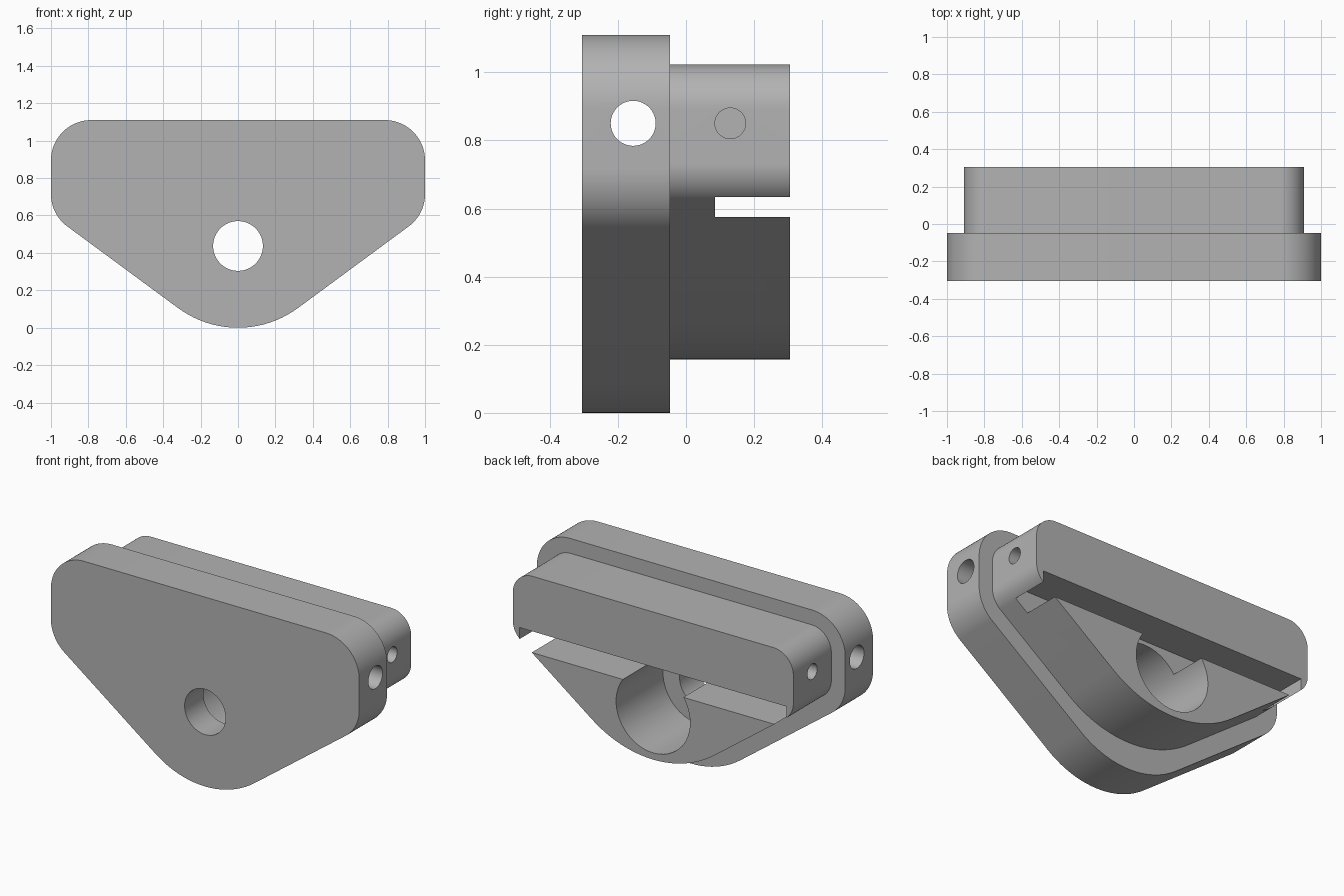
import bpy
import bmesh
import math
from mathutils import Vector, Matrix

if "Cube" in bpy.data.objects:
    bpy.data.objects.remove(bpy.data.objects["Cube"], do_unlink=True)

grey = bpy.data.materials.new("plain grey")
grey.use_nodes = True
grey.diffuse_color = (0.45, 0.45, 0.45, 1)
grey.node_tree.nodes["Principled BSDF"].inputs["Base Color"].default_value = grey.diffuse_color


def fillet(corners, steps=20):
    """Round each (x, z, radius) corner of a convex polygon."""
    pts = [Vector(c[:2]) for c in corners]
    outline = []
    for i, p in enumerate(pts):
        r = corners[i][2]
        a = (pts[i - 1] - p).normalized()
        b = (pts[(i + 1) % len(pts)] - p).normalized()
        half = a.angle(b) / 2
        centre = p + (a + b).normalized() * r / math.sin(half)
        start = p + a * r / math.tan(half) - centre
        end = p + b * r / math.tan(half) - centre
        sweep = math.pi - 2 * half
        for k in range(steps + 1):
            t = k / steps
            outline.append(centre + (start * math.sin((1 - t) * sweep)
                                     + end * math.sin(t * sweep)) / math.sin(sweep))
    return outline


def make_object(name, bm):
    bmesh.ops.recalc_face_normals(bm, faces=bm.faces)
    mesh = bpy.data.meshes.new(name)
    bm.to_mesh(mesh)
    bm.free()
    mesh.materials.append(grey)
    obj = bpy.data.objects.new(name, mesh)
    bpy.context.collection.objects.link(obj)
    return obj


def extrude_outline(name, outline, y0, y1):
    bm = bmesh.new()
    face = bm.faces.new([bm.verts.new((p.x, y0, p.y)) for p in outline])
    result = bmesh.ops.extrude_face_region(bm, geom=[face])
    verts = [v for v in result["geom"] if isinstance(v, bmesh.types.BMVert)]
    bmesh.ops.translate(bm, verts=verts, vec=(0, y1 - y0, 0))
    return make_object(name, bm)


def cylinder(name, centre, radius, length, axis):
    bm = bmesh.new()
    turn = Matrix.Rotation(math.pi / 2, 4, "Y" if axis == "X" else "X")
    bmesh.ops.create_cone(bm, cap_ends=True, segments=64, radius1=radius, radius2=radius,
                          depth=length, matrix=Matrix.Translation(centre) @ turn)
    return make_object(name, bm)


def box(name, low, high):
    bm = bmesh.new()
    low, high = Vector(low), Vector(high)
    bmesh.ops.create_cube(bm, size=1, matrix=Matrix.Translation((low + high) / 2)
                          @ Matrix.Diagonal((*(high - low), 1)))
    return make_object(name, bm)


def activate(obj):
    bpy.ops.object.select_all(action="DESELECT")
    obj.select_set(True)
    bpy.context.view_layer.objects.active = obj


def cut(obj, cutters):
    for c in cutters:
        c.hide_render = True
        mod = obj.modifiers.new(c.name, "BOOLEAN")
        mod.operation, mod.solver, mod.object = "DIFFERENCE", "EXACT", c
        activate(obj)
        bpy.ops.object.modifier_apply(modifier=mod.name)


def rounded_wedge(half_width, top, shoulder, apex, corner_r, nose_r):
    return fillet([(half_width, top, corner_r), (-half_width, top, corner_r),
                   (-half_width, shoulder, corner_r), (0, apex, nose_r),
                   (half_width, shoulder, corner_r)])


FRONT, STEP, BACK = -0.305, -0.047, 0.305
BORE_Z, PIN_Z = 0.437, 0.85

# Front plate and the smaller body behind it
plate = extrude_outline("front_plate", rounded_wedge(1, 1.11, 0.606, -0.131, 0.215, 0.54), FRONT, STEP)
body = extrude_outline("rear_body", rounded_wedge(0.91, 1.023, 0.666, -0.005, 0.13, 0.67), STEP, BACK)

# Stepped centre bore, wide from the back and narrow through the front
wide_bore = cylinder("wide_bore", (0, 0.185, BORE_Z), 0.24, 0.63, "Y")
narrow_bore = cylinder("narrow_bore", (0, -0.2, BORE_Z), 0.133, 0.5, "Y")
# Cross hole through the plate, blind pin holes in both ends of the body
cross_hole = cylinder("cross_hole", (0, -0.155, PIN_Z), 0.066, 2.4, "X")
pin_holes = [cylinder("pin_hole", (s * 0.85, 0.13, PIN_Z), 0.045, 0.4, "X") for s in (-1, 1)]
# Slot across the back
slot = box("slot", (-0.865, 0.085, 0.575), (0.865, 0.5, 0.70))

cut(plate, [wide_bore, narrow_bore, cross_hole])
cut(body, [slot, wide_bore] + pin_holes)

for c in [wide_bore, narrow_bore, cross_hole, slot] + pin_holes:
    bpy.data.objects.remove(c, do_unlink=True)
for obj in (plate, body):
    activate(obj)
    bpy.ops.object.shade_smooth_by_angle(angle=math.radians(30))
